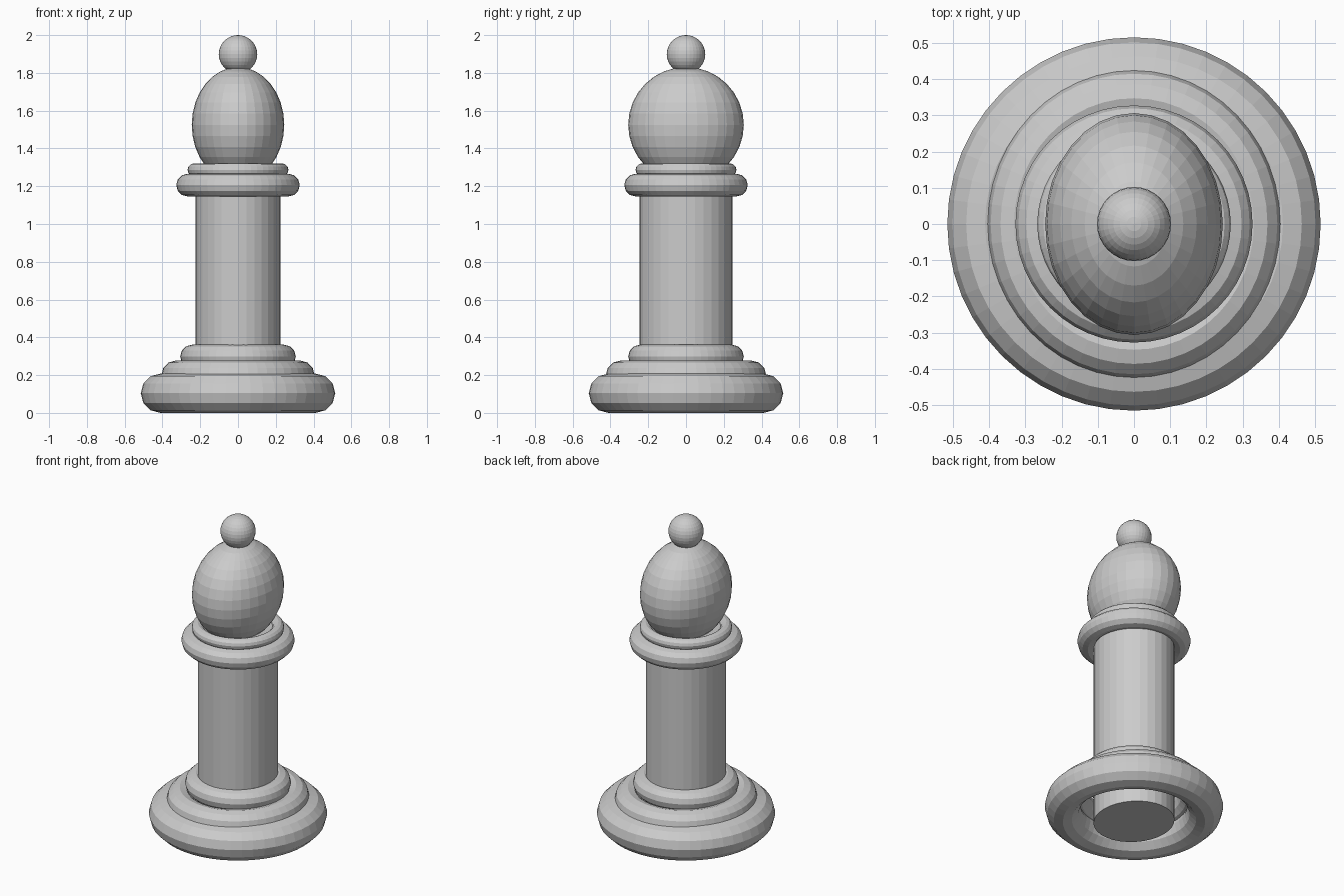
import bpy

if "Cube" in bpy.data.objects:
    bpy.data.objects.remove(bpy.data.objects["Cube"])

grey = bpy.data.materials.new("plain_grey")
grey.diffuse_color = (0.6, 0.6, 0.6, 1)
grey.use_nodes = True
grey.node_tree.nodes["Principled BSDF"].inputs["Base Color"].default_value = grey.diffuse_color


def finish(name, scale=(1, 1, 1)):
    ob = bpy.context.object
    ob.name = name
    ob.scale = scale
    ob.data.materials.append(grey)
    bpy.ops.object.transform_apply(location=False, rotation=False, scale=True)
    return ob


def ring(name, z, major, minor, scale=(1, 1, 1)):
    bpy.ops.mesh.primitive_torus_add(location=(0, 0, z), major_radius=major,
                                     minor_radius=minor, major_segments=48,
                                     minor_segments=12)
    return finish(name, scale)


def ball(name, z, radii):
    bpy.ops.mesh.primitive_uv_sphere_add(segments=32, ring_count=16,
                                         radius=1, location=(0, 0, z))
    return finish(name, radii)


# Stepped base: three stacked rings, open underneath
ring("base_ring", 0.104, 0.411, 0.104)
ring("base_middle_ring", 0.199, 0.347, 0.078, (0.954, 1, 1))
ring("base_upper_ring", 0.298, 0.243, 0.063)

# Slightly oval column running down through the base
bottom, top = 0.003, 1.29
bpy.ops.mesh.primitive_cylinder_add(vertices=32, radius=1, depth=top - bottom,
                                    location=(0, 0, (top + bottom) / 2))
finish("column", (0.226, 0.245, 1))

# Collar
ring("collar_ring", 1.206, 0.267, 0.06)
ring("collar_upper_ring", 1.287, 0.233, 0.034)

# Flattened head and finial
ball("head", 1.525, (0.245, 0.306, 0.306))
ball("finial", 1.899, (0.102, 0.102, 0.101))
